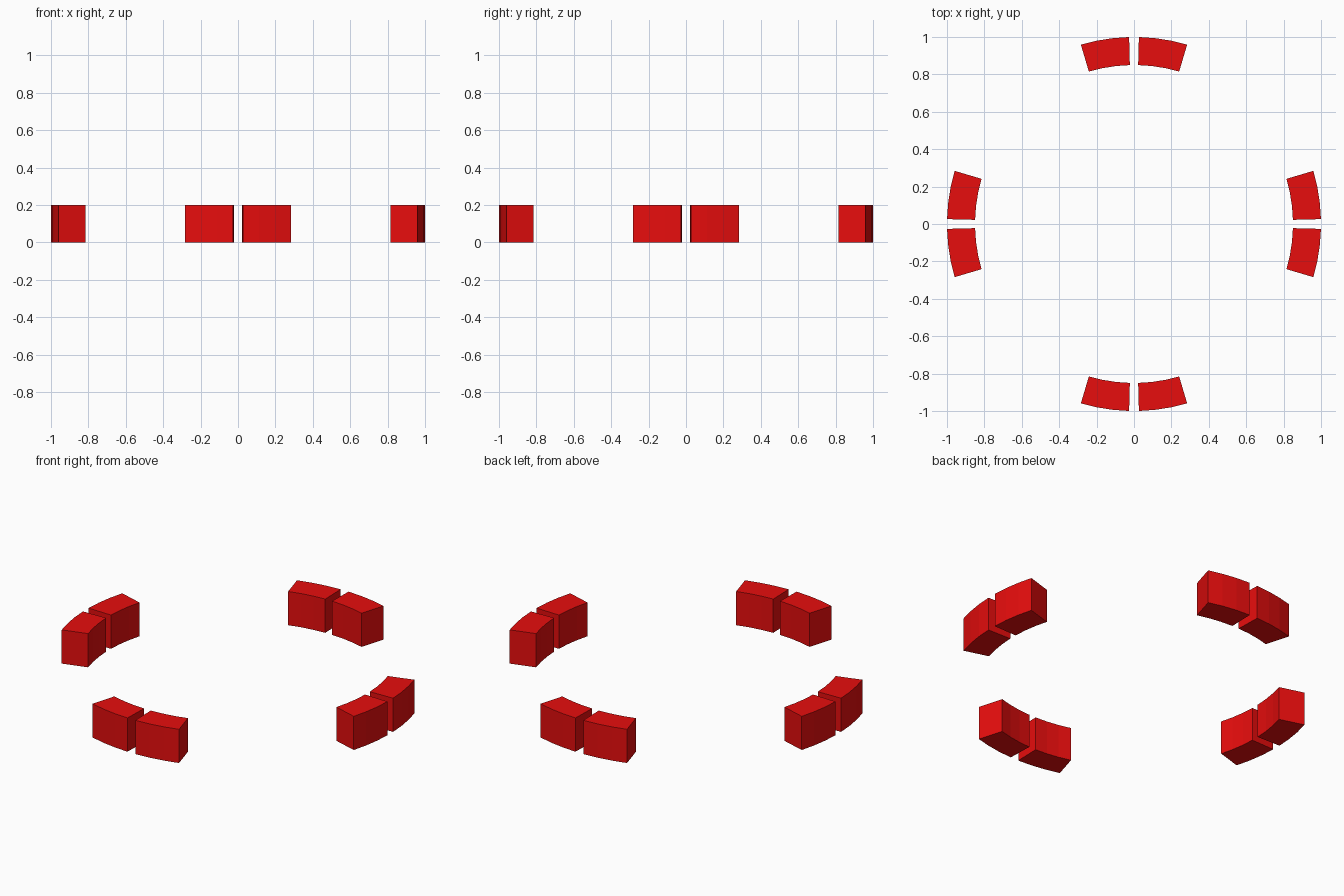
import bpy, bmesh
from math import radians, sin, cos

if "Cube" in bpy.data.objects:
    bpy.data.objects.remove(bpy.data.objects["Cube"])

R_OUT, R_IN, HEIGHT = 1.0, 0.85, 0.2
GAP, SPAN, STEPS = 1.5, 15.0, 3      # degrees, degrees, facets per arc

red = bpy.data.materials.new("red")
red.diffuse_color = (0.8, 0.004, 0.004, 1)
red.use_nodes = True
red.node_tree.nodes["Principled BSDF"].inputs["Base Color"].default_value = red.diffuse_color


def arc_block(name, start):
    """Ring segment: radial cross-section swept around z."""
    bm = bmesh.new()
    section = [(R_IN, 0), (R_OUT, 0), (R_OUT, HEIGHT), (R_IN, HEIGHT)]
    rings = []
    for i in range(STEPS + 1):
        a = radians(start + SPAN * i / STEPS)
        rings.append([bm.verts.new((r * cos(a), r * sin(a), z)) for r, z in section])
    for a, b in zip(rings, rings[1:]):
        for k in range(4):
            n = (k + 1) % 4
            bm.faces.new((a[k], a[n], b[n], b[k]))
    bm.faces.new(rings[0])
    bm.faces.new(rings[-1])
    bmesh.ops.recalc_face_normals(bm, faces=bm.faces)
    mesh = bpy.data.meshes.new(name)
    bm.to_mesh(mesh)
    bm.free()
    mesh.materials.append(red)
    bpy.context.collection.objects.link(bpy.data.objects.new(name, mesh))


# A pair of blocks either side of each axis direction
for side, angle in (("right", 0), ("back", 90), ("left", 180), ("front", 270)):
    arc_block(f"{side}_arc_block_a", angle + GAP)
    arc_block(f"{side}_arc_block_b", angle - GAP - SPAN)
